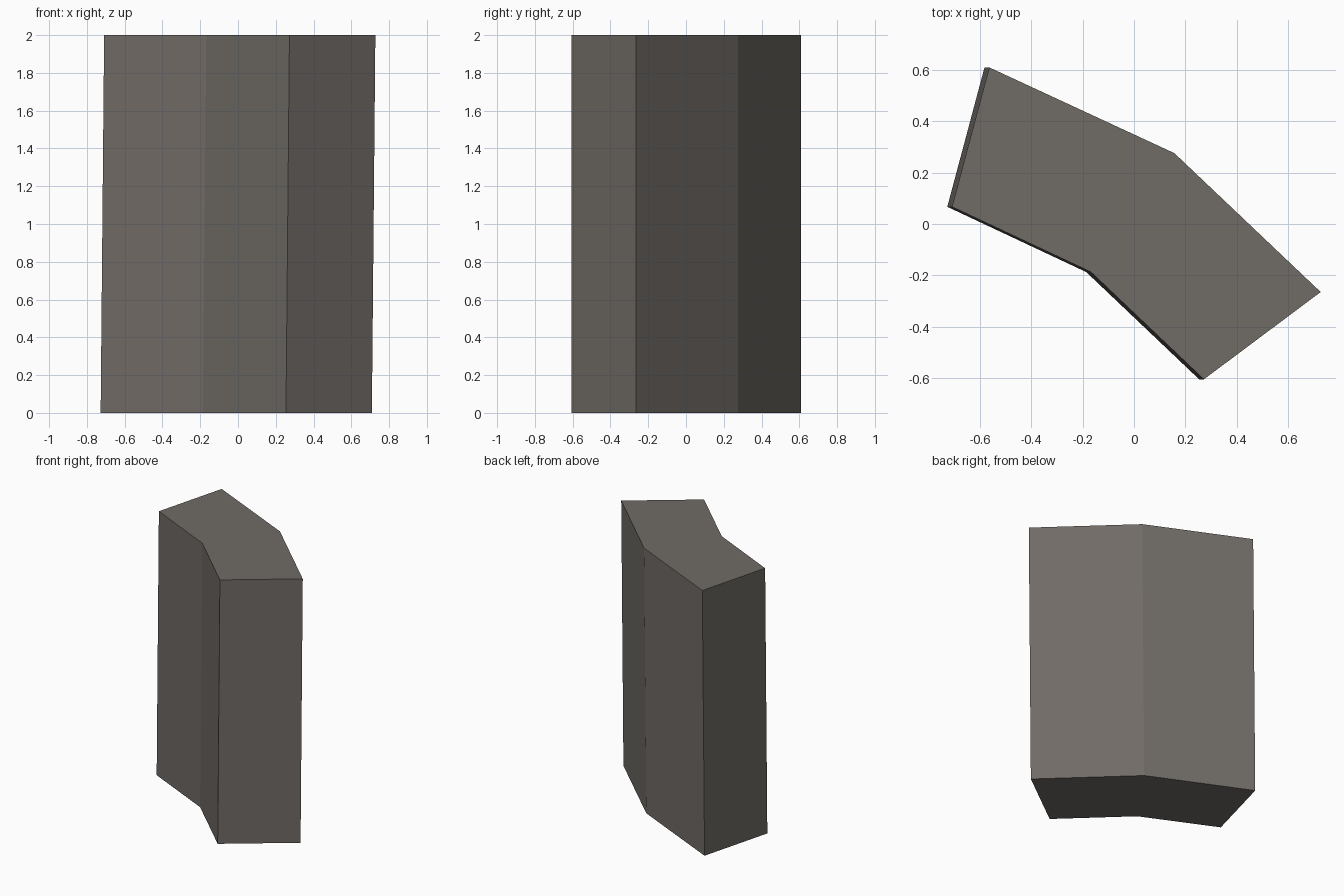
import bpy, bmesh
from mathutils import Vector

if "Cube" in bpy.data.objects:
    bpy.data.objects.remove(bpy.data.objects["Cube"])

HEIGHT = 2.0
LEAN = 0.0185  # sideways drift of the top over the full height

# Bent slab plan at mid height, counter-clockwise
PLAN = [(-0.718, 0.067), (-0.177, -0.187), (0.263, -0.605),
        (0.718, -0.265), (0.148, 0.276), (-0.573, 0.610)]

stone = bpy.data.materials.new("warm grey stone")
stone.diffuse_color = (0.162, 0.147, 0.133, 1)
stone.use_nodes = True
stone.node_tree.nodes["Principled BSDF"].inputs["Base Color"].default_value = stone.diffuse_color

# Extrude the plan upward with a slight lean
bm = bmesh.new()
base = bm.faces.new([bm.verts.new((x - LEAN / 2, y, 0)) for x, y in PLAN])
ext = bmesh.ops.extrude_face_region(bm, geom=[base], use_keep_orig=True)
top = [v for v in ext["geom"] if isinstance(v, bmesh.types.BMVert)]
bmesh.ops.translate(bm, verts=top, vec=Vector((LEAN, 0, HEIGHT)))
bmesh.ops.recalc_face_normals(bm, faces=bm.faces)

mesh = bpy.data.meshes.new("bent_slab")
bm.to_mesh(mesh)
bm.free()
mesh.materials.append(stone)
slab = bpy.data.objects.new("bent_slab", mesh)
bpy.context.collection.objects.link(slab)
